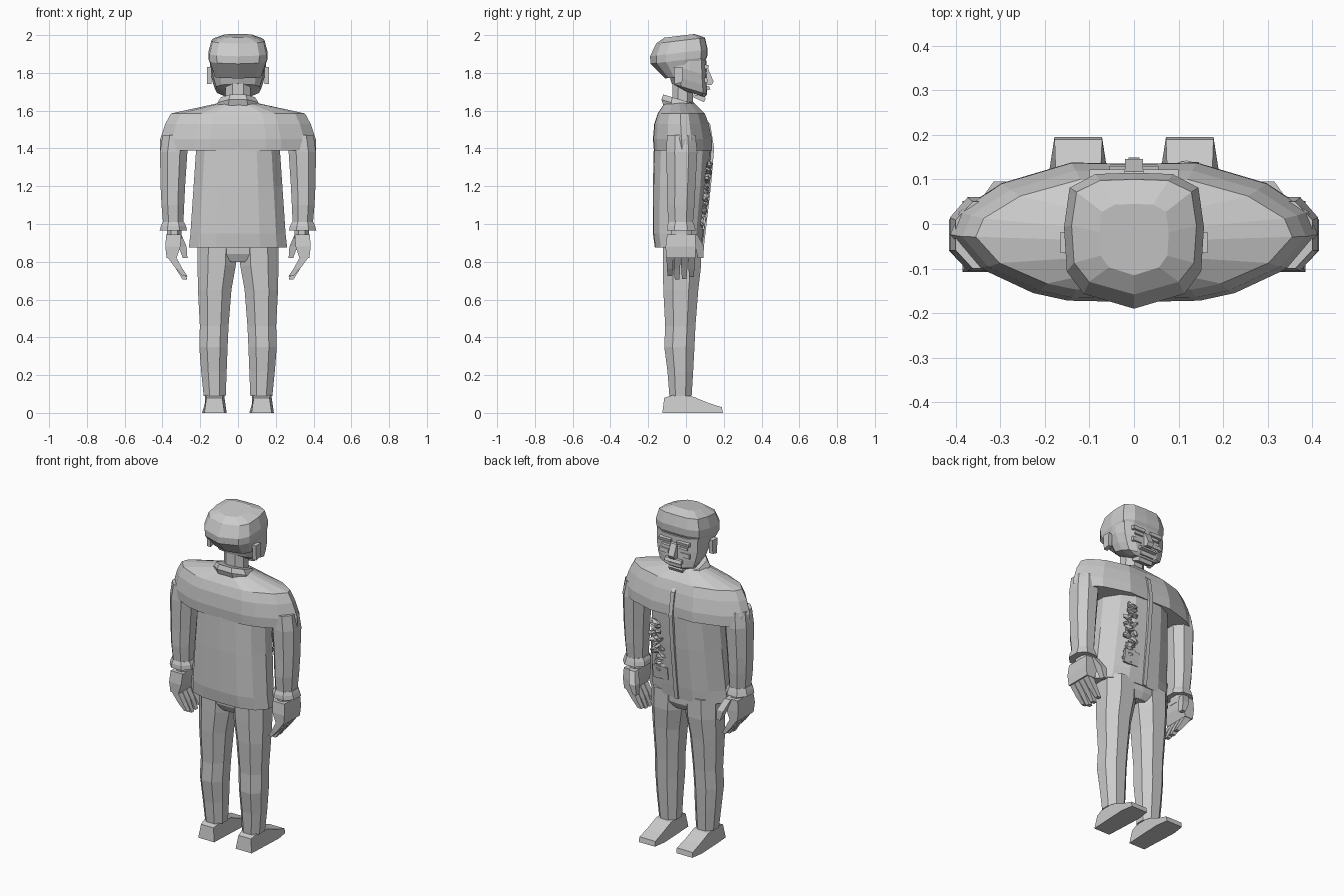
import bpy, bmesh, math, random
from mathutils import Vector, Matrix

random.seed(4)
cube = bpy.data.objects.get("Cube")
if cube:
    bpy.data.objects.remove(cube)

grey = bpy.data.materials.new("plain_grey")
grey.use_nodes = True
COLOUR = (0.6, 0.6, 0.6, 1)
grey.diffuse_color = COLOUR
grey.node_tree.nodes["Principled BSDF"].inputs["Base Color"].default_value = COLOUR


def finish(name, bm):
    bmesh.ops.recalc_face_normals(bm, faces=bm.faces)
    mesh = bpy.data.meshes.new(name)
    bm.to_mesh(mesh)
    bm.free()
    mesh.materials.append(grey)
    obj = bpy.data.objects.new(name, mesh)
    bpy.context.collection.objects.link(obj)
    return obj


def mirrored(half):
    """Close a half outline, given from front to back, across its axis."""
    return half + [(-u, v) for u, v in reversed(half) if u > 0]


def loft(name, outline, rings, side=1, tilt=0):
    """Skin rings of (z, x0, x1, y0, y1); tilt lowers the forward edge."""
    bm = bmesh.new()
    loops = []
    for z, x0, x1, y0, y1 in rings:
        cx, cy, hx, hy = (x0 + x1) / 2, (y0 + y1) / 2, (x1 - x0) / 2, (y1 - y0) / 2
        loops.append([bm.verts.new((side * (cx + u * hx), cy + v * hy, z - tilt * v * hy))
                      for u, v in outline])
    n = len(outline)
    for a, b in zip(loops, loops[1:]):
        for i in range(n):
            j = (i + 1) % n
            bm.faces.new((a[i], a[j], b[j], b[i]))
    bm.faces.new(loops[0])
    bm.faces.new(loops[-1])
    return finish(name, bm)


def centred(rings):
    return [(z, -w, w, y0, y1) for z, w, y0, y1 in rings]


def prism(name, points, x0, x1, side=1):
    """Extrude a (y, z) profile across x."""
    bm = bmesh.new()
    a, b = [[bm.verts.new((side * x, y, z)) for y, z in points] for x in (x0, x1)]
    bm.faces.new(a)
    bm.faces.new(b)
    for i in range(len(points)):
        j = (i + 1) % len(points)
        bm.faces.new((a[i], a[j], b[j], b[i]))
    return finish(name, bm)


def box(name, x0, x1, y0, y1, z0, z1, side=1):
    return prism(name, [(y0, z0), (y1, z0), (y1, z1), (y0, z1)], x0, x1, side)


SQUARE = mirrored([(1, 1), (1, -1)])
OCTAGON = mirrored([(.45, 1), (1, .45), (1, -.45), (.45, -1)])
HEAD = mirrored([(0, 1), (.55, .98), (.92, .78), (1, .2), (.96, -.45), (.72, -.78), (0, -1)])
BODY = mirrored([(0, 1), (.4, .95), (.75, .7), (1, .15), (1, -.3), (.8, -.75), (.45, -.97), (0, -1)])
YOKE = mirrored([(0, .98), (.34, 1), (.72, .7), (.95, .3), (1, -.03), (.85, -.5),
                 (.55, -.87), (.36, -.98), (0, -1)])

# Jacket body and the broad shoulder yoke
loft("jacket_body", BODY, centred([
    (.875, .26, -.165, .085), (.95, .252, -.175, .095), (1.2, .235, -.175, .12),
    (1.42, .22, -.17, .135)]))
loft("jacket_shoulders", YOKE, centred([
    (1.39, .412, -.17, .138), (1.45, .412, -.175, .137), (1.53, .385, -.168, .12),
    (1.585, .355, -.15, .1), (1.645, .08, -.11, .04)]))
prism("jacket_placket", [(.08, .875), (.094, .875), (.132, 1.2), (.149, 1.4),
                         (.128, 1.53), (.05, 1.61), (.08, 1.5)], -.012, .012)
prism("pocket_flap", [(.085, .97), (.097, .97), (.108, 1.05), (.095, 1.05)], .05, .15)

# Collar and neck
loft("collar", OCTAGON, centred([
    (1.6, .11, -.12, .06), (1.63, .108, -.13, .06), (1.66, .09, -.12, .05)]), tilt=.3)
loft("neck", OCTAGON, centred([(1.58, .065, -.075, .035), (1.76, .065, -.07, .04)]))

# Head: jaw and face, then the fuller hair above
loft("face", HEAD, centred([
    (1.69, .075, -.02, .1), (1.715, .12, -.075, .11), (1.76, .135, -.09, .11),
    (1.82, .148, -.11, .108), (1.9, .148, -.13, .108)]), tilt=.3)
loft("hair", HEAD, centred([
    (1.785, .125, -.11, .06), (1.87, .155, -.188, .112), (1.91, .157, -.19, .115),
    (1.975, .14, -.158, .1), (2, .078, -.115, .045)]), tilt=-.12).location.z = -.004
prism("nose", [(.09, 1.83), (.118, 1.82), (.146, 1.755), (.135, 1.735), (.09, 1.74)], -.02, .02)
prism("upper_lip", [(.08, 1.735), (.122, 1.73), (.13, 1.712), (.08, 1.705)], -.055, .055)
prism("lower_lip", [(.07, 1.7), (.112, 1.698), (.112, 1.682), (.07, 1.675)], -.045, .045)
prism("chin", [(.04, 1.685), (.09, 1.68), (.105, 1.665), (.095, 1.645), (.04, 1.67)], -.045, .045)

# Hips joining the legs under the jacket
loft("hips", BODY, centred([(.8, .07, -.1, .06), (.84, .2, -.12, .08), (.9, .21, -.125, .08)]))

for word, s in (("left", 1), ("right", -1)):
    # Face details
    prism(word + "_brow", [(.07, 1.85), (.122, 1.84), (.118, 1.822), (.07, 1.815)], .02, .1, s)
    prism(word + "_eye", [(.08, 1.81), (.111, 1.807), (.114, 1.797), (.08, 1.785)], .03, .085, s)
    prism(word + "_cheek", [(.04, 1.785), (.112, 1.775), (.114, 1.75), (.04, 1.735)], .04, .1, s)
    prism(word + "_ear", [(-.065, 1.83), (-.018, 1.83), (-.02, 1.75), (-.06, 1.74)], .14, .165, s)

    # Sleeve and flared cuff
    loft(word + "_sleeve", OCTAGON, [
        (.985, .29, .395, -.09, .035), (1.1, .285, .405, -.1, .045), (1.2, .28, .41, -.1, .05),
        (1.38, .268, .413, -.105, .06), (1.47, .26, .4, -.1, .05)], s)
    loft(word + "_cuff", OCTAGON, [
        (.965, .27, .415, -.102, .052), (.99, .275, .408, -.1, .045),
        (1.01, .285, .4, -.092, .038)], s)

    # Hand with four curled fingers and a thumb
    loft(word + "_wrist", OCTAGON, [(.92, .3, .375, -.08, .03), (.98, .3, .375, -.08, .03)], s)
    loft(word + "_palm", SQUARE, [
        (.82, .325, .378, -.105, .05), (.88, .305, .385, -.108, .052),
        (.945, .3, .38, -.1, .05)], s)
    for k, tip in enumerate((.725, .705, .708, .72)):
        y = -.103 + k * .038
        loft(f"{word}_finger_{k}", SQUARE, [
            (tip, .268, .293, y + .006, y + .03), (.765, .295, .33, y + .002, y + .034),
            (.825, .328, .374, y, y + .036)], s)
    loft(word + "_thumb", SQUARE, [
        (.82, .268, .292, .062, .092), (.88, .272, .315, .05, .095),
        (.945, .3, .34, .03, .06)], s)

    # Trouser leg
    loft(word + "_leg", OCTAGON, [
        (.09, .065, .182, -.088, .03), (.22, .06, .195, -.098, .038),
        (.35, .055, .205, -.115, .045), (.46, .05, .202, -.11, .05),
        (.65, .035, .212, -.12, .065), (.78, .012, .214, -.122, .08),
        (.9, .005, .214, -.122, .08)], s)

    # Shoe: low toe and raised heel, widest at the ball of the foot
    shoe = prism(word + "_shoe", [
        (-.125, 0), (.12, 0), (.195, 0), (.19, .03), (.12, .052), (.04, .085),
        (-.05, .1), (-.115, .08)], .06, .19, s)
    for v in shoe.data.vertices:
        pinch = .82 if v.co.y > .15 or v.co.y < -.1 else 1
        if v.co.z > .04:
            pinch *= .78
        v.co.x = s * .125 + (v.co.x - s * .125) * pinch

# Crumpled spray pinned to the chest
bm = bmesh.new()
COUNT = 26
for k in range(COUNT):
    t = k / (COUNT - 1)
    spread = .018 + .022 * math.sin(math.pi * t)
    centre = Vector((.115 + random.uniform(-spread, spread), .085 + .04 * t, .99 + .33 * t))
    turn = Matrix.Rotation(random.uniform(-.7, .7), 4, 'Y') @ Matrix.Rotation(random.uniform(-.5, .5), 4, 'X')
    size = Matrix.Diagonal((.034, .017, .014, 1))
    made = bmesh.ops.create_icosphere(bm, subdivisions=1, radius=1,
                                      matrix=Matrix.Translation(centre) @ turn @ size)
    for v in made["verts"]:
        v.co += Vector([random.uniform(-.005, .005) for _ in range(3)])
finish("chest_spray", bm)
